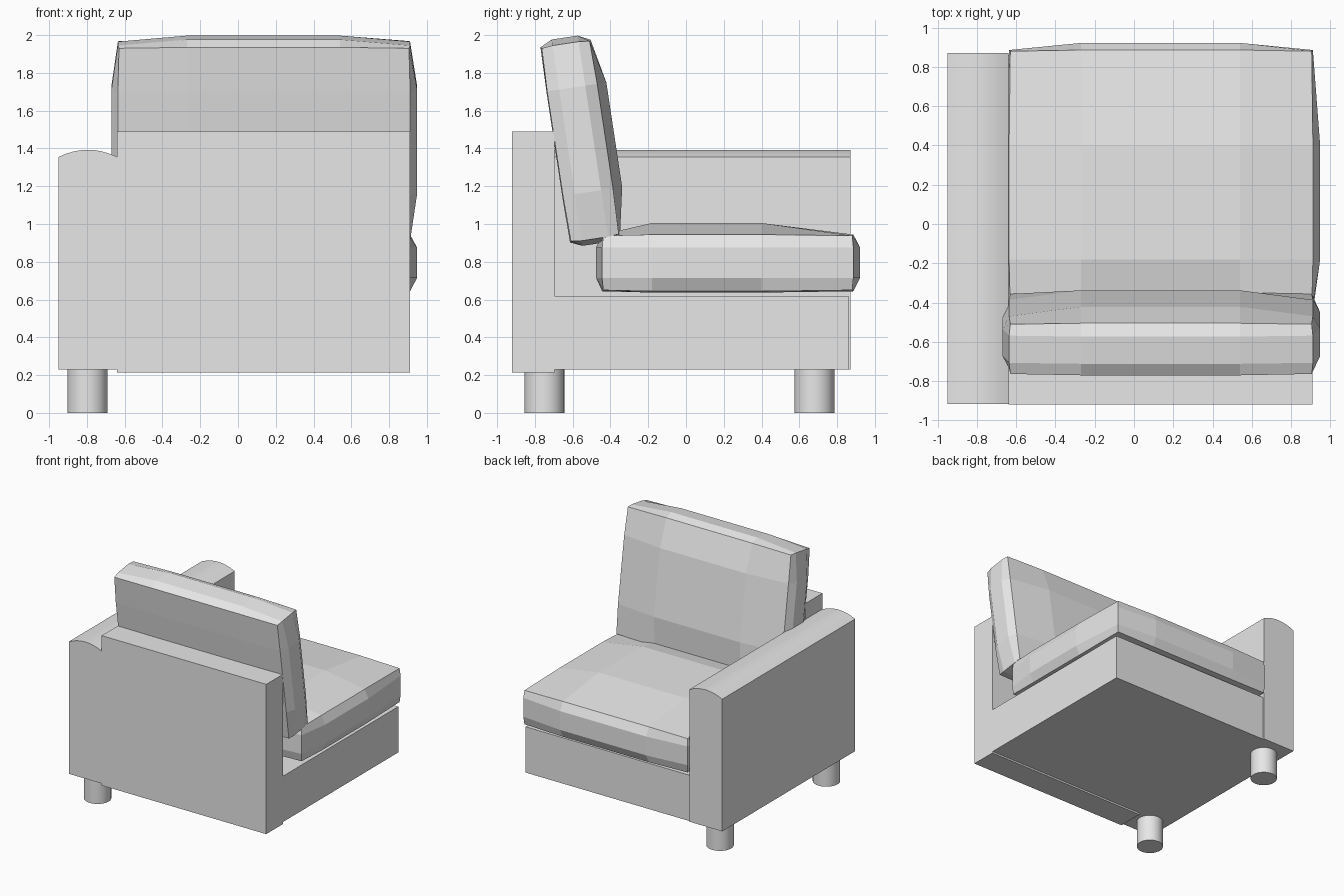
import bpy
import bmesh
import math
from mathutils import Vector

if "Cube" in bpy.data.objects:
    bpy.data.objects.remove(bpy.data.objects["Cube"], do_unlink=True)

fabric = bpy.data.materials.new("light_grey")
fabric.use_nodes = True
grey = (0.8, 0.8, 0.8, 1)
fabric.diffuse_color = grey
fabric.node_tree.nodes["Principled BSDF"].inputs["Base Color"].default_value = grey


def finish(name, bm):
    """Turn a bmesh into a named object with the fabric colour."""
    bmesh.ops.recalc_face_normals(bm, faces=bm.faces)
    mesh = bpy.data.meshes.new(name)
    bm.to_mesh(mesh)
    bm.free()
    mesh.materials.append(fabric)
    obj = bpy.data.objects.new(name, mesh)
    bpy.context.collection.objects.link(obj)
    return obj


def box(name, low, high):
    bm = bmesh.new()
    bmesh.ops.create_cube(bm, size=1)
    for v in bm.verts:
        v.co = [a + (c + 0.5) * (b - a) for a, b, c in zip(low, high, v.co)]
    return finish(name, bm)


def cushion(name, grid, bulge):
    """Box with a 3x3 grid on each side whose middle panel is pushed outward.
    grid: four positions per axis; bulge: outward push per axis (low, high)."""
    bm = bmesh.new()
    bmesh.ops.create_cube(bm, size=2)
    bmesh.ops.subdivide_edges(bm, edges=bm.edges[:], cuts=2, use_grid_fill=True)
    for v in bm.verts:
        steps = [round((c + 1) * 1.5) for c in v.co]
        outer = [s in (0, 3) for s in steps]
        co = Vector([grid[a][steps[a]] for a in range(3)])
        for a in range(3):
            if outer[a] and sum(outer) < 3:
                push = bulge[a][steps[a] == 3] if sum(outer) == 1 else 0.006
                co[a] += push if steps[a] == 3 else -push
        v.co = co
    return finish(name, bm)


# Frame: back panel and seat base
box("back_panel", (-0.64, -0.92, 0.215), (0.91, -0.695, 1.49))
box("seat_base", (-0.64, -0.695, 0.23), (0.907, 0.86, 0.62))

# Single armrest with an arched top
bm = bmesh.new()
profile = [(-0.95, 0.23), (-0.64, 0.23)]
for i in range(9):
    t = 1 - i / 4
    profile.append((-0.795 + 0.155 * t, 1.393 - 0.038 * t * t))
face = bm.faces.new([bm.verts.new((x, -0.917, z)) for x, z in profile])
extruded = bmesh.ops.extrude_face_region(bm, geom=[face])["geom"]
bmesh.ops.translate(bm, vec=(0, 1.787, 0),
                    verts=[g for g in extruded if isinstance(g, bmesh.types.BMVert)])
arm = finish("armrest", bm)

# Legs under the armrest
legs = []
for name, y in (("front_leg", -0.75), ("back_leg", 0.68)):
    bm = bmesh.new()
    bmesh.ops.create_cone(bm, cap_ends=True, segments=32, radius1=0.106,
                          radius2=0.106, depth=0.235)
    bmesh.ops.translate(bm, vec=(-0.797, y, 0.1175), verts=bm.verts)
    legs.append(finish(name, bm))

# Cushions
width = (-0.63, -0.27, 0.54, 0.905)
cushion("seat_cushion",
        (width, (-0.438, -0.18, 0.40, 0.88), (0.65, 0.715, 0.875, 0.938)),
        ((0.04, 0.043), (0.038, 0.042), (0.013, 0.067)))
back = cushion("back_cushion",
               (width, (-0.128, -0.07, 0.07, 0.128), (-0.518, -0.275, 0.285, 0.515)),
               ((0.04, 0.043), (0.01, 0.055), (0.033, 0.038)))
back.location = (0, -0.56, 1.44)
back.rotation_euler.x = 0.15

# Smooth the curved parts, keeping sharp edges
bpy.ops.object.select_all(action="DESELECT")
for obj in [arm] + legs:
    obj.select_set(True)
bpy.context.view_layer.objects.active = arm
bpy.ops.object.shade_smooth_by_angle(angle=math.radians(30))
